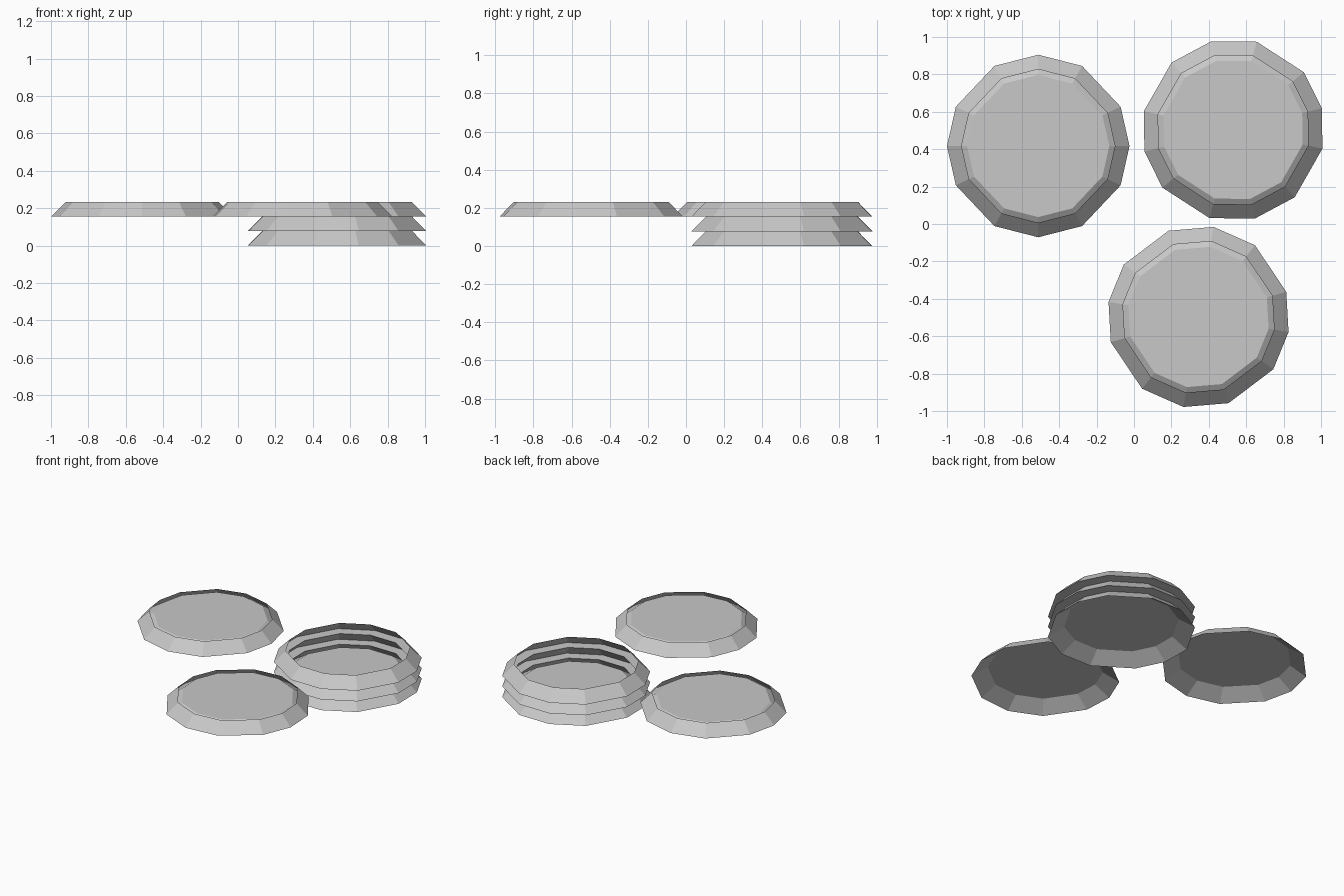
import bpy
import bmesh
from math import cos, sin, radians

cube = bpy.data.objects.get("Cube")
if cube:
    bpy.data.objects.remove(cube, do_unlink=True)

# One plain grey for every dish
grey = bpy.data.materials.new("plain_grey")
grey.use_nodes = True
colour = (0.58, 0.58, 0.58, 1.0)
grey.diffuse_color = colour
grey.node_tree.nodes["Principled BSDF"].inputs["Base Color"].default_value = colour

OUTER, RIM, FLOOR = 0.488, 0.41, 0.38   # radii
TIER, FLOOR_Z = 0.0773, 0.069           # heights
# Slightly uneven twelve-sided outline, half of it repeated by a half turn
HALF = (0, 25.5, 61.3, 90, 118.7, 154.5)
ANGLES = [a + turn for turn in (0, 180) for a in HALF]


def dish(name, x, y, z, spin, tiers):
    """Raised floor, folded down to the foot, then up through flared tiers."""
    profile = [(FLOOR, FLOOR_Z)]
    for i in range(tiers):
        profile += [(OUTER, i * TIER), (RIM, (i + 1) * TIER)]

    bm = bmesh.new()
    rings = [[bm.verts.new((r * cos(radians(a + spin)), r * sin(radians(a + spin)), h))
              for a in ANGLES] for r, h in profile]
    bm.faces.new(rings[0])
    count = len(ANGLES)
    for low, high in zip(rings, rings[1:]):
        for i in range(count):
            j = (i + 1) % count
            bm.faces.new((low[i], low[j], high[j], high[i]))

    mesh = bpy.data.meshes.new(name)
    bm.to_mesh(mesh)
    bm.free()
    mesh.materials.append(grey)
    obj = bpy.data.objects.new(name, mesh)
    obj.location = (x, y, z)
    bpy.context.collection.objects.link(obj)
    return obj


# Three-tier stack on the ground, two single dishes level with its top tier
dish("stacked_dish", 0.53, 0.503, 0, 13.7, 3)
dish("left_single_dish", -0.512, 0.417, 2 * TIER, 0, 1)
dish("front_single_dish", 0.345, -0.497, 2 * TIER, -9.5, 1)
